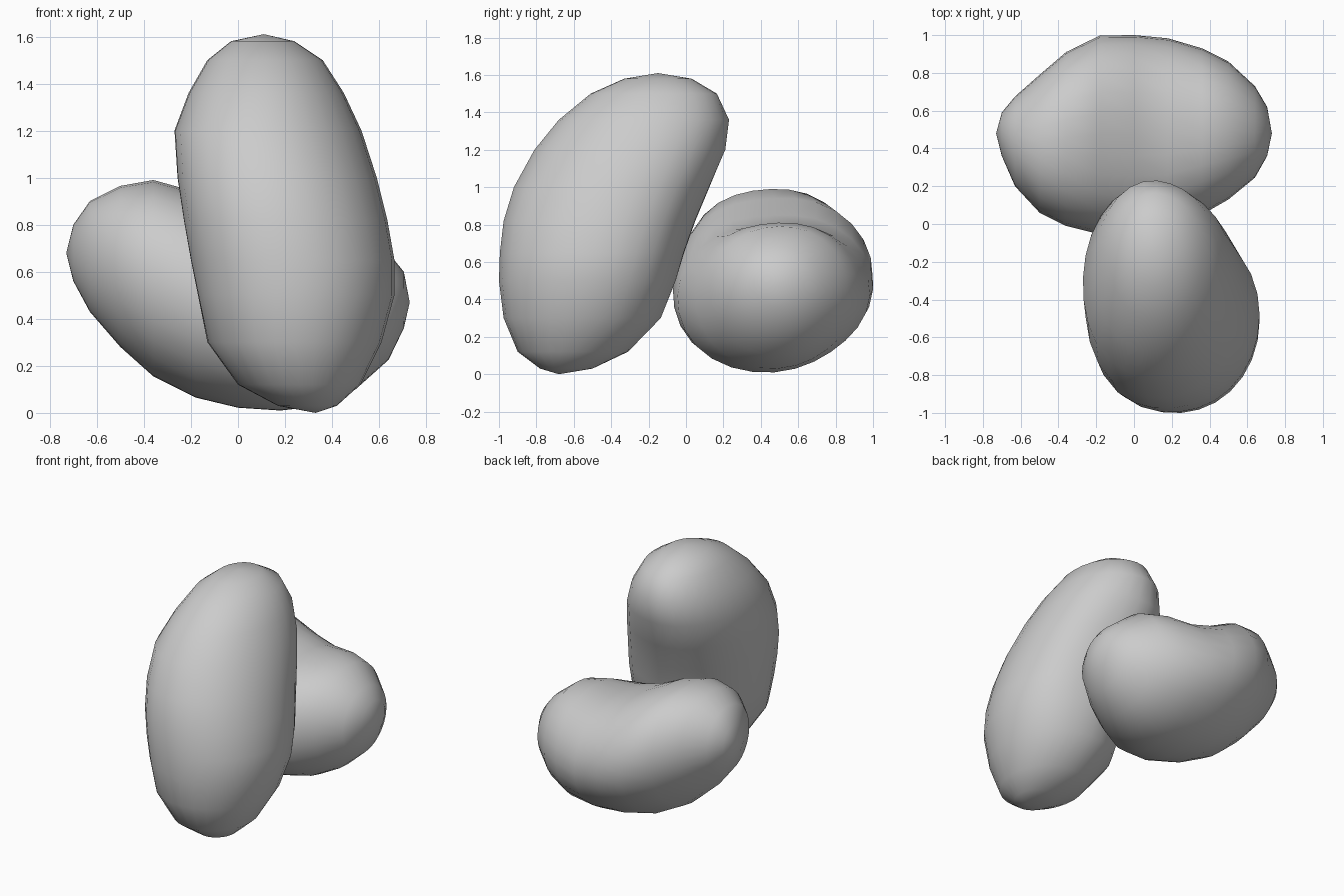
import bpy, bmesh, math

if "Cube" in bpy.data.objects:
    bpy.data.objects.remove(bpy.data.objects["Cube"])

SEGMENTS = 28


def unit_section(lobes, weight):
    """Rounded section pushed in or out around given angles, fitted to -1..1."""
    pts = []
    for i in range(SEGMENTS):
        t = 2 * math.pi * i / SEGMENTS
        r = 1.0
        for angle, amount, spread in lobes:
            d = math.radians(angle) - t
            d = math.atan2(math.sin(d), math.cos(d))
            r += weight * amount * math.exp(-(d / spread) ** 2)
        pts.append((r * math.cos(t), r * math.sin(t)))
    fitted = []
    for axis in (0, 1):
        vals = [p[axis] for p in pts]
        lo, hi = min(vals), max(vals)
        fitted.append([2 * (v - lo) / (hi - lo) - 1 for v in vals])
    return list(zip(*fitted))


def bean(name, start, stations, end, lobes, place):
    """Loft closed sections between two poles; station = s, u0, u1, v0, v1."""
    bm = bmesh.new()
    s0, s1 = start[0], end[0]
    rings = []
    for s, u0, u1, v0, v1 in stations:
        weight = math.sin(math.pi * (s - s0) / (s1 - s0))
        rings.append([
            bm.verts.new(place((u0 + u1) / 2 + (u1 - u0) / 2 * a,
                               (v0 + v1) / 2 + (v1 - v0) / 2 * b, s))
            for a, b in unit_section(lobes, weight)])
    first = bm.verts.new(place(start[1], start[2], s0))
    last = bm.verts.new(place(end[1], end[2], s1))
    for i in range(SEGMENTS):
        j = (i + 1) % SEGMENTS
        bm.faces.new((first, rings[0][j], rings[0][i]))
        bm.faces.new((last, rings[-1][i], rings[-1][j]))
        for a, b in zip(rings, rings[1:]):
            bm.faces.new((a[i], a[j], b[j], b[i]))
    bmesh.ops.recalc_face_normals(bm, faces=bm.faces)
    for f in bm.faces:
        f.smooth = True
    mesh = bpy.data.meshes.new(name)
    bm.to_mesh(mesh)
    bm.free()
    obj = bpy.data.objects.new(name, mesh)
    bpy.context.collection.objects.link(obj)
    return obj


# Upright bean: horizontal sections (z, x range, y range), hollow facing back
bean("upright_bean", (0.0, 0.33, -0.68), [
    (0.03, 0.17, 0.42, -0.78, -0.50),
    (0.12, 0.00, 0.52, -0.90, -0.31),
    (0.30, -0.13, 0.61, -0.975, -0.135),
    (0.50, -0.17, 0.665, -1.00, -0.055),
    (0.65, -0.20, 0.665, -0.995, -0.01),
    (0.82, -0.23, 0.635, -0.975, 0.05),
    (1.00, -0.257, 0.59, -0.92, 0.125),
    (1.20, -0.27, 0.525, -0.81, 0.21),
    (1.36, -0.21, 0.45, -0.68, 0.23),
    (1.50, -0.13, 0.36, -0.51, 0.165),
    (1.58, -0.03, 0.24, -0.33, 0.03),
], (1.61, 0.11, -0.15),
    [(225, 0.10, 0.6), (75, -0.09, 0.55)],
    lambda u, v, s: (u, v, s))

# Lying bean: sections across x (x, y range, z range), hollow facing up
bean("lying_bean", (-0.73, 0.48, 0.68), [
    (-0.70, 0.36, 0.59, 0.56, 0.80),
    (-0.63, 0.20, 0.675, 0.43, 0.90),
    (-0.50, 0.06, 0.79, 0.28, 0.965),
    (-0.36, -0.01, 0.91, 0.155, 0.99),
    (-0.18, -0.055, 0.998, 0.065, 0.94),
    (0.00, -0.07, 1.00, 0.022, 0.85),
    (0.18, -0.045, 0.983, 0.01, 0.80),
    (0.36, 0.05, 0.93, 0.03, 0.81),
    (0.50, 0.13, 0.86, 0.10, 0.79),
    (0.64, 0.245, 0.73, 0.225, 0.68),
    (0.705, 0.36, 0.62, 0.36, 0.60),
], (0.73, 0.48, 0.47),
    [(225, 0.05, 0.6), (312, -0.07, 0.6), (95, -0.09, 0.55)],
    lambda u, v, s: (s, u, v))
